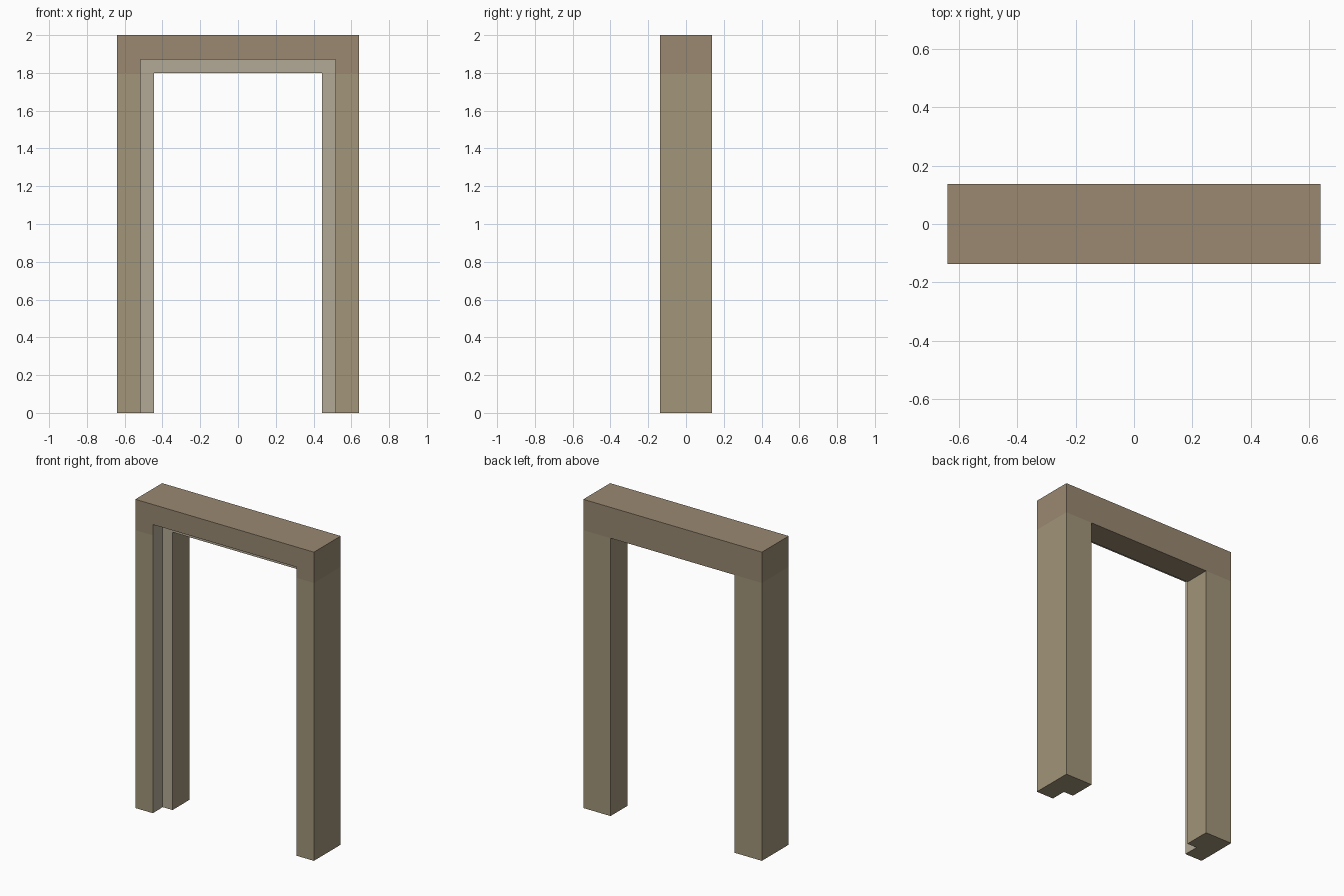
import bpy

if "Cube" in bpy.data.objects:
    bpy.data.objects.remove(bpy.data.objects["Cube"])

HALF_W, HALF_D, TOP = 0.64, 0.137, 2.0
OPEN_W, OPEN_H = 0.445, 1.80      # clear opening
REB_W, REB_H, REB_Y = 0.515, 1.87, -0.035   # wider front rebate


def material(name, rgb):
    m = bpy.data.materials.new(name)
    m.diffuse_color = (*rgb, 1)
    m.use_nodes = True
    m.node_tree.nodes["Principled BSDF"].inputs["Base Color"].default_value = m.diffuse_color
    return m


def box(name, lo, hi, mat):
    bpy.ops.mesh.primitive_cube_add(size=1)
    ob = bpy.context.object
    ob.name = name
    for v in ob.data.vertices:
        v.co = [l + (c + 0.5) * (h - l) for c, l, h in zip(v.co, lo, hi)]
    ob.data.materials.append(mat)
    return ob


jamb_mat = material("jamb_stone", (0.36, 0.30, 0.195))
lintel_mat = material("lintel_stone", (0.32, 0.25, 0.165))
rebate_mat = material("rebate_stone", (0.45, 0.40, 0.305))

# Jambs and lintel
parts = [
    box("left_jamb", (-HALF_W, -HALF_D, 0), (-OPEN_W, HALF_D, OPEN_H), jamb_mat),
    box("right_jamb", (OPEN_W, -HALF_D, 0), (HALF_W, HALF_D, OPEN_H), jamb_mat),
    box("lintel", (-HALF_W, -HALF_D, OPEN_H), (HALF_W, HALF_D, TOP), lintel_mat),
]

# Door rebate cut into the front of all three stones
cutter = box("rebate_cutter", (-REB_W, -0.3, -0.1), (REB_W, REB_Y, REB_H), rebate_mat)
for ob in parts:
    mod = ob.modifiers.new("rebate", 'BOOLEAN')
    mod.operation = 'DIFFERENCE'
    mod.solver = 'EXACT'
    mod.material_mode = 'TRANSFER'
    mod.object = cutter
    bpy.context.view_layer.objects.active = ob
    bpy.ops.object.modifier_apply(modifier=mod.name)
bpy.data.objects.remove(cutter)
